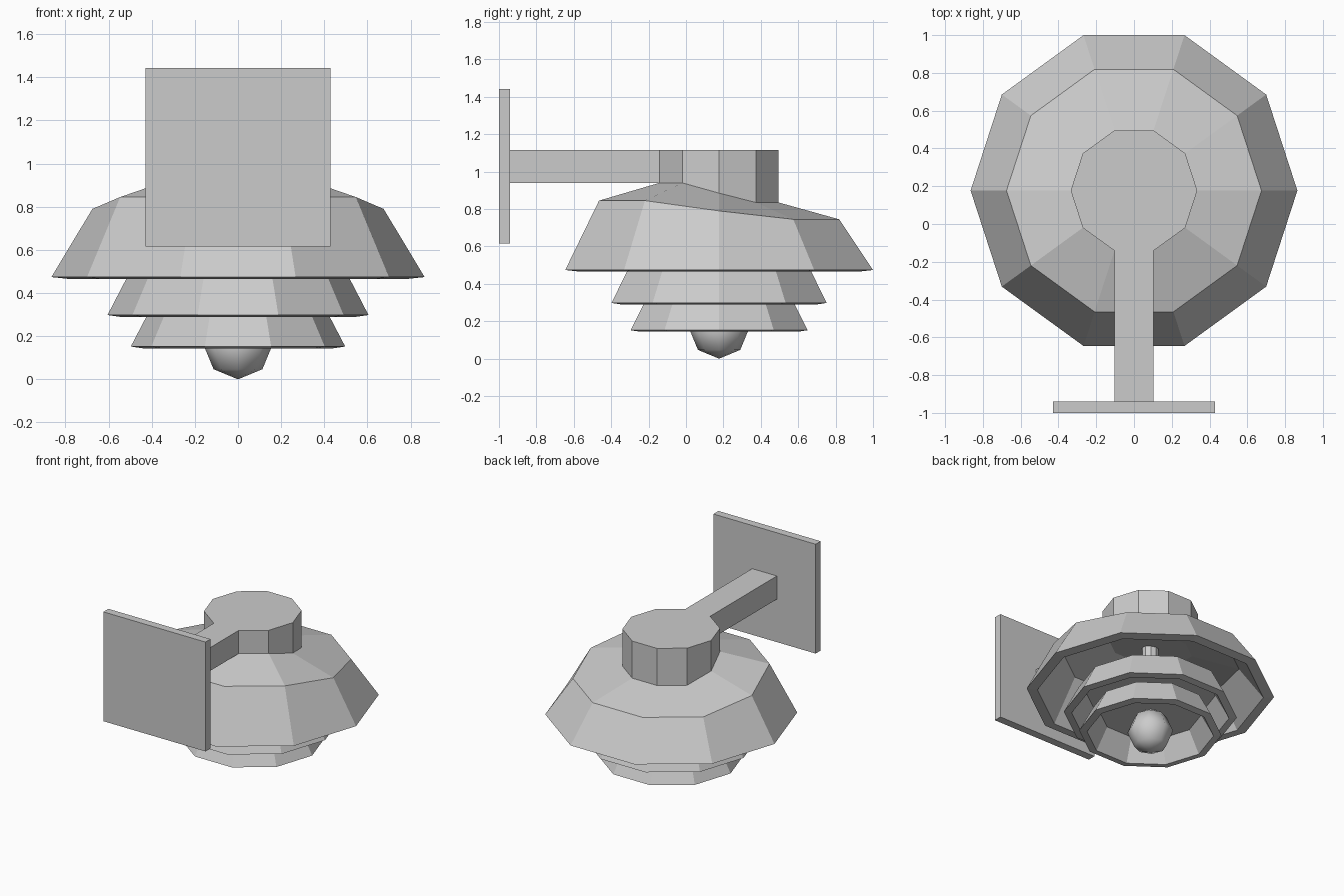
import bpy, bmesh
from math import cos, sin, pi

if "Cube" in bpy.data.objects:
    bpy.data.objects.remove(bpy.data.objects["Cube"])

CY = 0.177   # lamp axis position in y
SIDES = 10


def ring_skin(name, rings):
    """Ten-sided skin through rings (radius, z front, z middle, z back), capped at both ends."""
    bm = bmesh.new()
    loops = []
    for r, zf, zm, zb in rings:
        loop = []
        for k in range(SIDES):
            a = 2 * pi * k / SIDES
            s = sin(a)
            z = zm if abs(s) < 0.1 else (zb if s > 0 else zf)
            loop.append(bm.verts.new((r * cos(a), CY + r * s, z)))
        loops.append(loop)
    for lo, hi in zip(loops, loops[1:]):
        for k in range(SIDES):
            n = (k + 1) % SIDES
            bm.faces.new((lo[k], lo[n], hi[n], hi[k]))
    bm.faces.new(loops[0])
    bm.faces.new(loops[-1])
    bmesh.ops.recalc_face_normals(bm, faces=bm.faces)
    me = bpy.data.meshes.new(name)
    bm.to_mesh(me)
    bm.free()
    ob = bpy.data.objects.new(name, me)
    bpy.context.collection.objects.link(ob)
    return ob


def flat(r, z):
    return (r, z, z, z)


def box(name, lo, hi):
    bpy.ops.mesh.primitive_cube_add(size=1, location=[(a + b) / 2 for a, b in zip(lo, hi)])
    ob = bpy.context.object
    ob.name = name
    for v in ob.data.vertices:
        v.co = [c * (b - a) for c, a, b in zip(v.co, lo, hi)]
    return ob


# Main shade with tilted roof and hub; runs from the inside ceiling round the rim to the hub top
ring_skin("main_shade", [
    (0.29, 0.885, 0.83, 0.78),
    (0.62, 0.79, 0.735, 0.69),
    flat(0.79, 0.466),
    flat(0.865, 0.474),
    (0.675, 0.845, 0.79, 0.745),
    (0.335, 0.94, 0.885, 0.835),
    flat(0.335, 1.116),
])

# Two smaller shades nested below
for name, rb, zb, rt, zt in (("middle_shade", 0.605, 0.298, 0.50, 0.50),
                             ("lower_shade", 0.497, 0.152, 0.40, 0.338)):
    ring_skin(name, [
        flat(rt - 0.045, zt - 0.03),
        flat(rb - 0.055, zb - 0.008),
        flat(rb, zb),
        flat(rt, zt),
    ])

# Stem holding the shades and bulb
bpy.ops.mesh.primitive_cylinder_add(vertices=10, radius=0.06, depth=0.56, location=(0, CY, 0.57))
bpy.context.object.name = "stem"

# Bulb
bpy.ops.mesh.primitive_uv_sphere_add(segments=8, ring_count=4, radius=0.16, location=(0, CY, 0.16))
bpy.context.object.name = "bulb"
bpy.ops.object.shade_smooth()

# Wall arm and plate
box("arm", (-0.1035, -0.94, 0.94), (0.1035, CY - 0.3186, 1.116))
box("wall_plate", (-0.428, -1.0, 0.615), (0.428, -0.94, 1.443))
